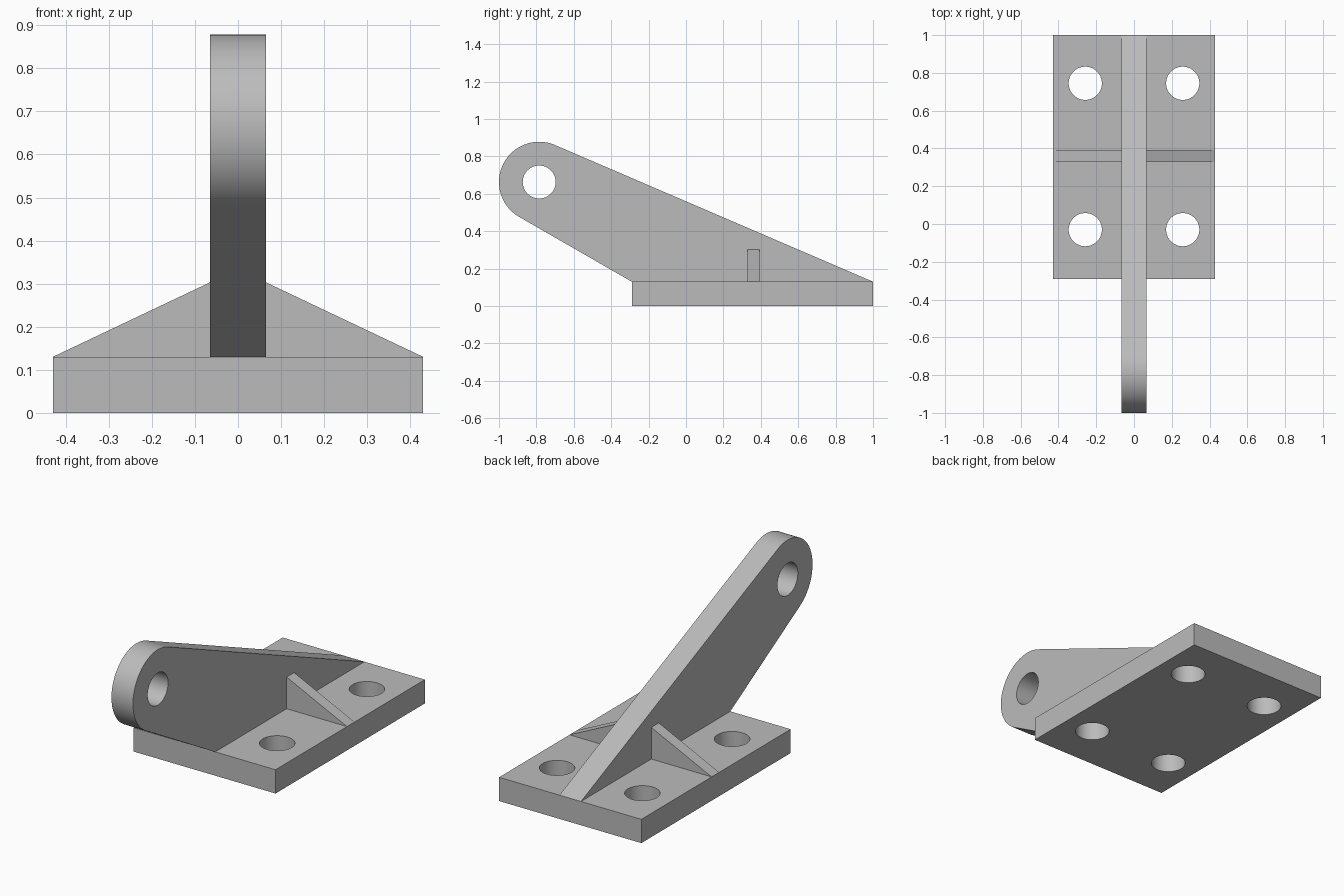
import bpy, bmesh
from math import sin, cos, pi, atan2, acos, hypot, radians
from mathutils import Matrix

cube = bpy.data.objects.get("Cube")
if cube:
    bpy.data.objects.remove(cube, do_unlink=True)

steel = bpy.data.materials.new("grey_steel")
steel.use_nodes = True
GREY = (0.5, 0.5, 0.5, 1)
steel.diffuse_color = GREY
steel.node_tree.nodes["Principled BSDF"].inputs["Base Color"].default_value = GREY


def arc(cx, cy, r, start, end, n):
    return [(cx + r * cos(start + (end - start) * i / n),
             cy + r * sin(start + (end - start) * i / n)) for i in range(n + 1)]


def circle(cx, cy, r, n=64):
    return arc(cx, cy, r, 0, 2 * pi, n)[:-1]


def plate(name, loops, thickness, axes):
    """Extrude a flat outline with holes, then place its axes in space."""
    curve = bpy.data.curves.new(name, 'CURVE')
    curve.dimensions = '2D'
    curve.fill_mode = 'BOTH'
    curve.extrude = thickness / 2
    for loop in loops:
        spline = curve.splines.new('POLY')
        spline.points.add(len(loop) - 1)
        for point, (u, v) in zip(spline.points, loop):
            point.co = (u, v, 0, 1)
        spline.use_cyclic_u = True
    obj = bpy.data.objects.new(name, curve)
    bpy.context.collection.objects.link(obj)
    bpy.ops.object.select_all(action='DESELECT')
    obj.select_set(True)
    bpy.context.view_layer.objects.active = obj
    bpy.ops.object.convert(target='MESH')
    obj = bpy.context.object
    bm = bmesh.new()
    bm.from_mesh(obj.data)
    bmesh.ops.transform(bm, matrix=axes, verts=bm.verts)
    bmesh.ops.remove_doubles(bm, verts=bm.verts, dist=1e-5)
    bmesh.ops.recalc_face_normals(bm, faces=bm.faces)
    bm.to_mesh(obj.data)
    bm.free()
    obj.data.materials.clear()
    obj.data.materials.append(steel)
    bpy.ops.object.shade_smooth_by_angle(angle=radians(20))
    return obj


# Main dimensions
HALF_W, FRONT, BACK, BASE_H = 0.43, -0.29, 1.0, 0.13
ARM_T = 0.13
EYE_Y, EYE_Z, EYE_R = -0.785, 0.663, 0.215
HOLE_R = 0.088

# Base plate with four bolt holes
outline = [(-HALF_W, FRONT), (HALF_W, FRONT), (HALF_W, BACK), (-HALF_W, BACK)]
bolts = [circle(x, y, HOLE_R) for x in (-0.258, 0.258) for y in (-0.03, 0.745)]
plate("base_plate", [outline] + bolts, BASE_H, Matrix.Translation((0, 0, BASE_H / 2)))


# Upright arm: straight edges run tangent to the rounded eye
def tangent(y, z, side):
    dy, dz = y - EYE_Y, z - EYE_Z
    return atan2(dz, dy) + side * acos(EYE_R / hypot(dy, dz))


upper = tangent(BACK, BASE_H, 1)
lower = tangent(FRONT, BASE_H, -1) + 2 * pi
profile = arc(EYE_Y, EYE_Z, EYE_R, upper, lower, 48) + [(FRONT, BASE_H), (BACK, BASE_H)]
side_axes = Matrix(((0, 0, 1, 0), (1, 0, 0, 0), (0, 1, 0, 0), (0, 0, 0, 1)))
plate("arm", [profile, circle(EYE_Y, EYE_Z, HOLE_R)], ARM_T, side_axes)

# Triangular ribs on both sides of the arm
front_axes = Matrix(((1, 0, 0, 0), (0, 0, -1, 0.36), (0, 1, 0, 0), (0, 0, 0, 1)))
for name, s in (("left_rib", 1), ("right_rib", -1)):
    rib = [(s * ARM_T / 2, BASE_H), (s * HALF_W, BASE_H), (s * ARM_T / 2, 0.303)]
    plate(name, [rib], 0.065, front_axes)
